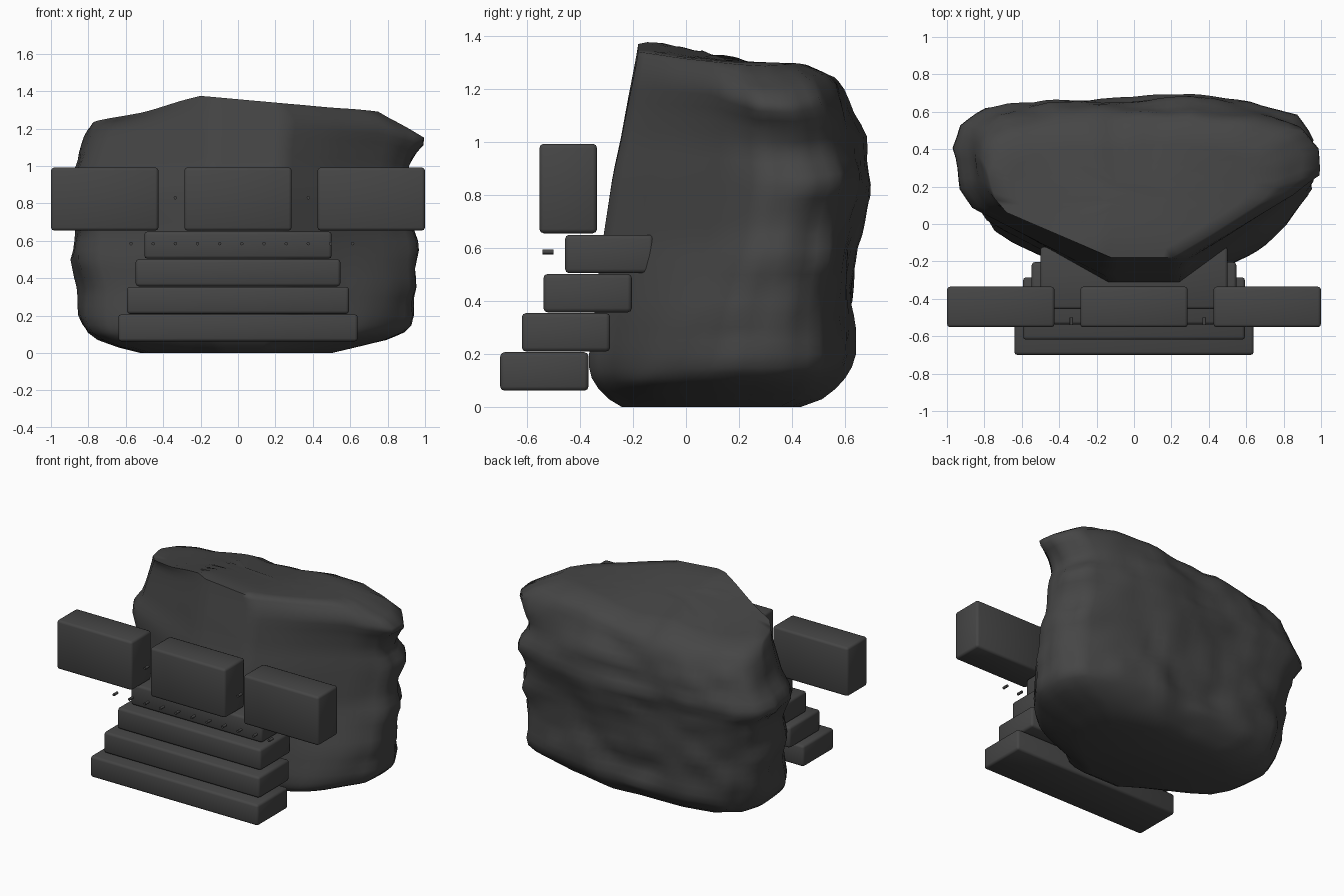
import bpy, bmesh, math
from mathutils import Vector, noise

if "Cube" in bpy.data.objects:
    bpy.data.objects.remove(bpy.data.objects["Cube"])

mat = bpy.data.materials.new("charcoal stone")
mat.diffuse_color = (0.06, 0.06, 0.06, 1)
mat.use_nodes = True
mat.node_tree.nodes["Principled BSDF"].inputs["Base Color"].default_value = mat.diffuse_color


def finish(name, bm, angle=50):
    bmesh.ops.recalc_face_normals(bm, faces=bm.faces)
    me = bpy.data.meshes.new(name)
    bm.to_mesh(me)
    bm.free()
    me.materials.append(mat)
    ob = bpy.data.objects.new(name, me)
    bpy.context.collection.objects.link(ob)
    bpy.ops.object.select_all(action='DESELECT')
    ob.select_set(True)
    bpy.context.view_layer.objects.active = ob
    bpy.ops.object.shade_smooth_by_angle(angle=math.radians(angle))
    return ob


def box(name, x0, x1, y0, y1, z0, z1, bevel=0.016):
    bm = bmesh.new()
    bmesh.ops.create_cube(bm, size=1)
    for v in bm.verts:
        v.co = Vector((x0 + (v.co.x + .5) * (x1 - x0), y0 + (v.co.y + .5) * (y1 - y0),
                       z0 + (v.co.z + .5) * (z1 - z0)))
    bmesh.ops.bevel(bm, geom=bm.edges[:], offset=bevel, segments=2, profile=0.5, affect='EDGES')
    return finish(name, bm)


def lerp_table(t, table):
    # piecewise linear lookup; rows are (key, values...)
    if t <= table[0][0]:
        return table[0][1:]
    for a, b in zip(table, table[1:]):
        if t <= b[0]:
            f = (t - a[0]) / (b[0] - a[0])
            return [p + (q - p) * f for p, q in zip(a[1:], b[1:])]
    return table[-1][1:]


# boulder: wedge-shaped plan lofted through height, flat in front, rough behind
PLAN = [(-.15, -.30), (.25, -.30), (.49, -.13), (.83, .13), (.95, .26), (.96, .42), (.87, .55),
        (.62, .62), (.3, .67), (0, .65), (-.48, .64), (-.78, .59), (-.92, .50), (-.96, .38),
        (-.92, .16), (-.85, .06), (-.5, -.12)]
LEVELS = [  # z, left, right, front, back
    (0, -.52, .50, -.24, .43), (.03, -.64, .63, -.29, .51), (.07, -.75, .79, -.33, .56),
    (.11, -.81, .88, -.355, .595), (.15, -.835, .92, -.365, .615), (.2, -.845, .94, -.365, .625),
    (.35, -.84, .97, -.345, .63), (.5, -.89, .94, -.33, .64),
    (.65, -.88, .93, -.31, .66), (.87, -.985, .955, -.275, .705), (1.0, -.90, .93, -.245, .67),
    (1.13, -.86, .95, -.22, .64), (1.24, -.82, 1.0, -.197, .60), (1.29, -.80, .90, -.187, .56),
    (1.33, -.77, .77, -.18, .47)]
TOP = [(-.85, 1.24), (-.75, 1.26), (-.5, 1.30), (-.2, 1.375), (.3, 1.33), (.76, 1.30), (.98, 1.22)]
# the top falls away behind, mostly left of centre
BACK_DROP = [(-.1, 0), (.15, .035), (.4, .07), (.6, .10)]
DROP_SIDE = [(-.75, .5), (-.45, 1.1), (-.1, 1.5), (.1, 1.25), (.35, .5), (.6, .2)]

plan = []
for i, a in enumerate(PLAN):
    b = PLAN[(i + 1) % len(PLAN)]
    n = max(2, round(math.dist(a, b) / .06))
    plan += [(a[0] + (b[0] - a[0]) * k / n, a[1] + (b[1] - a[1]) * k / n) for k in range(n)]

bm = bmesh.new()
zs = [0, .03, .05, .07, .09, .11, .13] + [.15 + .05 * i for i in range(23)] + [1.29, 1.31, 1.33]
rings = []


def place(x, y, z, rough):
    # slope the upper part to the uneven top, and roughen the sides and back
    h = lerp_table(x, TOP)[0] - lerp_table(y, BACK_DROP)[0] * lerp_table(x, DROP_SIDE)[0]
    z2 = z * (1 + (h / 1.33 - 1) * min(1, max(0, (z - .65) / .68)))
    d = noise.noise(Vector((x * 2.3, y * 2.3, z * 4.5))) * .04
    d += noise.noise(Vector((x * 6 + 9, y * 6, z * 8))) * .025
    out = Vector((x, y - .2, 0))
    p = Vector((x, y, z2)) + out.normalized() * d * rough
    return bm.verts.new(p)


for z in zs:
    xl, xr, yf, yb = lerp_table(z, LEVELS)
    ring = []
    for px, py in plan:
        x = px / .96 * (xr if px > 0 else -xl)
        v = (py + .30) / .97
        y = yf + v * (yb - yf)
        # lower corners swell forward
        side = max(0, min(1, (abs(px) - .35) / .4)) * max(0, 1 - max(0, py) / .45)
        y -= (.17 if px > 0 else .06) * side * max(0, 1 - z / .62) * min(1, .3 + z / .12)
        rough = min(1, max(0, (py - .1) / .25)) * min(1, z / .2)
        ring.append(place(x, y, z, rough))
    rings.append(ring)
# cap rings shrinking toward the middle of the top
last = [(v.co.x, v.co.y) for v in rings[-1]]
for s in (.85, .65, .45, .25):
    rings.append([place(x * s, .15 + (y - .15) * s, 1.33, 0) for x, y in last])
for r0, r1 in zip(rings, rings[1:]):
    for i in range(len(r0)):
        j = (i + 1) % len(r0)
        bm.faces.new((r0[i], r0[j], r1[j], r1[i]))
bm.faces.new(rings[0])
bm.faces.new(rings[-1])
finish("boulder", bm, 62)

# steps, each set back from the one below
for i in range(4):
    w = .64 - .0465 * i
    y = -.70 + .0815 * i
    z = .062 + .1475 * i
    box("step_%d" % (i + 1), -w, w, y, y + .333, z, z + .145)

# three hanging blocks in a row
for name, x in (("left", -.7125), ("middle", 0), ("right", .7125)):
    box(name + "_block", x - .287, x + .287, -.552, -.335, .655, .992)

# small pegs: a full lower row and two between the blocks
spots = [(-.572 + .1185 * i, .585) for i in range(11)] + [(-.335, .83), (.376, .83)]
for i, (x, z) in enumerate(spots):
    bm = bmesh.new()
    bmesh.ops.create_cone(bm, cap_ends=True, segments=12, radius1=.009, radius2=.009, depth=.04)
    for v in bm.verts:
        v.co = Vector((x + v.co.x, -.52 + v.co.z, z + v.co.y))
    finish("peg_%d" % (i + 1), bm)
